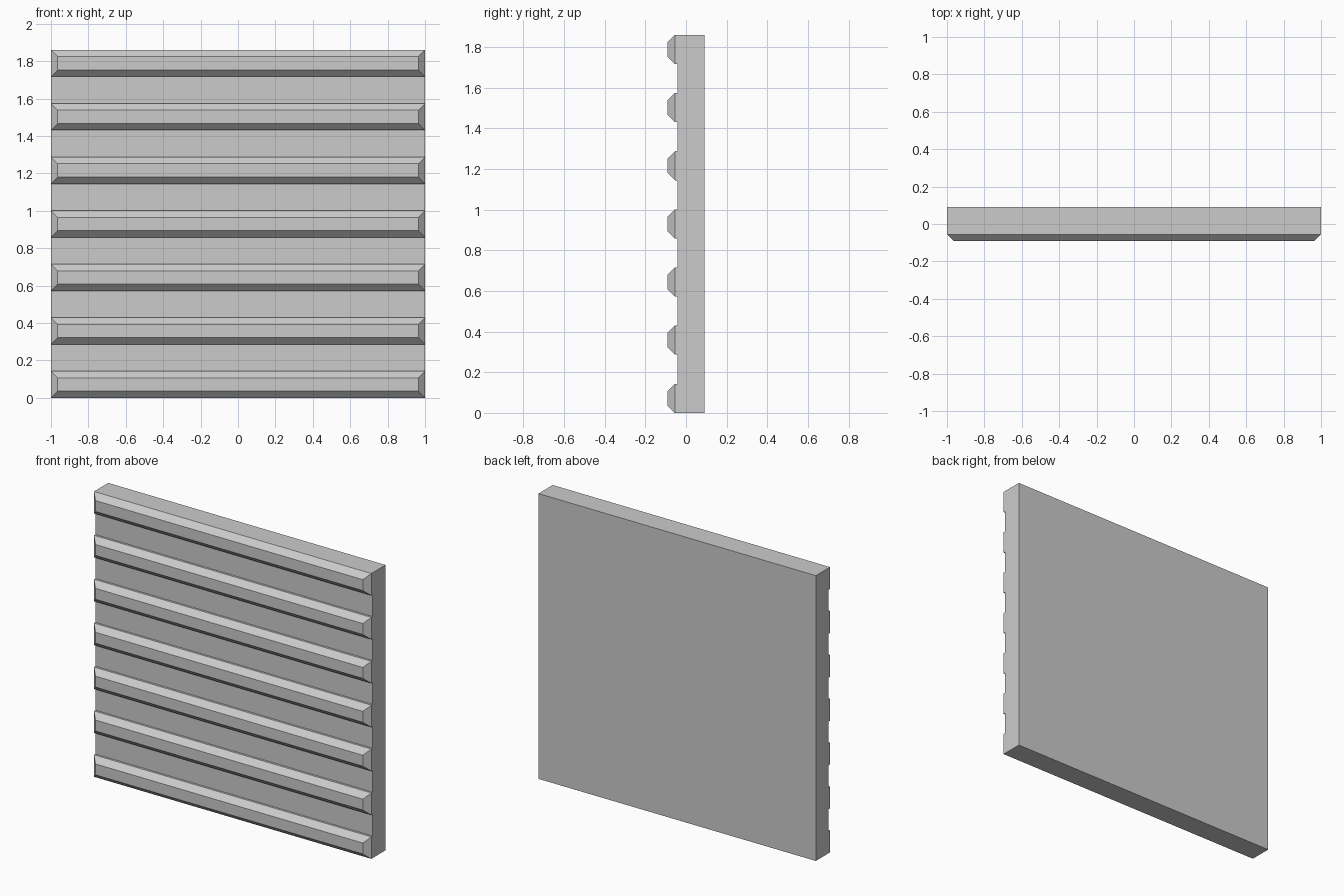
import bpy, bmesh
from mathutils import Vector

if "Cube" in bpy.data.objects:
    bpy.data.objects.remove(bpy.data.objects["Cube"])

WIDTH, HEIGHT = 2.0, 1.86
BACK, FACE = 0.091, -0.041      # back and recessed front planes
SHOULDER, TIP = -0.055, -0.091  # where the rib bevel starts and ends
BEVEL = 0.036
RIBS = 7
STRIPS = RIBS * 2 - 1
STEP = HEIGHT / STRIPS

bm = bmesh.new()

# Backing slab
bmesh.ops.create_cube(bm, size=1)
for v in bm.verts:
    v.co = Vector((v.co.x * WIDTH,
                   BACK if v.co.y > 0 else FACE,
                   (v.co.z + 0.5) * HEIGHT))

# Cut the slab into equal horizontal strips
for i in range(1, STRIPS):
    bmesh.ops.bisect_plane(bm, geom=bm.verts[:] + bm.edges[:] + bm.faces[:],
                           plane_co=(0, 0, i * STEP), plane_no=(0, 0, 1))
bm.normal_update()


def extrude_to(face, y):
    """Extrude a front face to the plane at y and return the new cap."""
    cap = bmesh.ops.extrude_discrete_faces(bm, faces=[face])["faces"][0]
    for v in cap.verts:
        v.co.y = y
    return cap


# Raise every other strip into a rib bevelled on all four sides
fronts = [f for f in bm.faces if f.normal.y < -0.9]
for f in fronts:
    if int(f.calc_center_median().z / STEP) % 2:
        continue
    cap = extrude_to(extrude_to(f, SHOULDER), TIP)
    mid = cap.calc_center_median()
    for v in cap.verts:
        v.co.x += BEVEL if v.co.x < mid.x else -BEVEL
        v.co.z += BEVEL if v.co.z < mid.z else -BEVEL

bmesh.ops.recalc_face_normals(bm, faces=bm.faces[:])
mesh = bpy.data.meshes.new("ribbed_panel")
bm.to_mesh(mesh)
bm.free()
bpy.context.collection.objects.link(bpy.data.objects.new("ribbed_panel", mesh))
